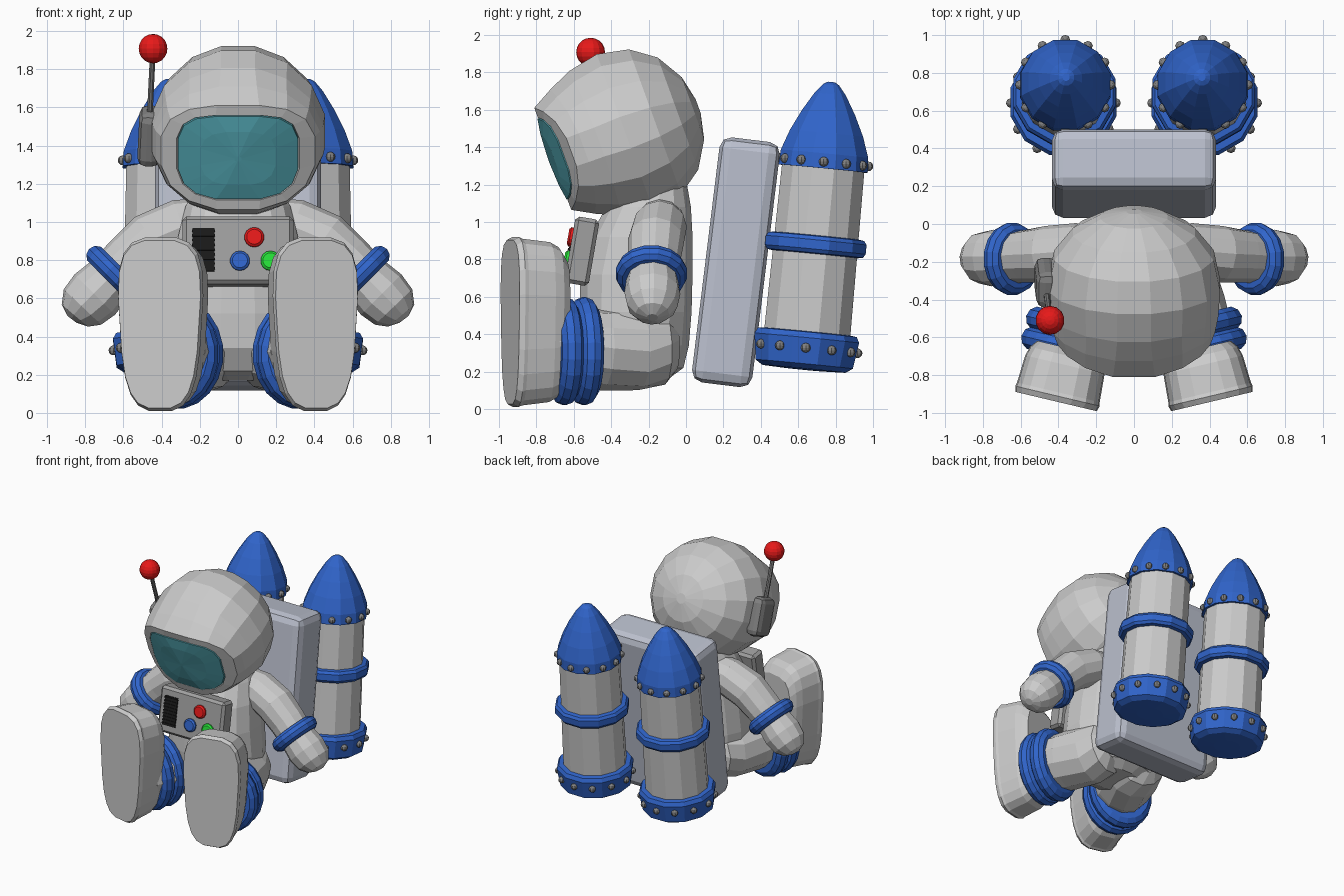
import bpy, bmesh
from math import cos, sin, pi, radians
from mathutils import Vector, Matrix

if "Cube" in bpy.data.objects:
    bpy.data.objects.remove(bpy.data.objects["Cube"])

COL = dict(white=(.97, .97, .97), blue=(.03, .13, .6), grey=(.35, .35, .35), metal=(.62, .62, .6),
           pack=(.5, .53, .62), dark=(.22, .22, .22), red=(.8, .01, .01), green=(.02, .75, .04),
           black=(.01, .01, .01), teal=(.08, .36, .42))
MATS = {}
for key, c in COL.items():
    MATS[key] = bpy.data.materials.new(key)
    MATS[key].diffuse_color = (*c, 1)


def finish(name, bm, col, mirror=False):
    bmesh.ops.recalc_face_normals(bm, faces=bm.faces)
    me = bpy.data.meshes.new(name)
    bm.to_mesh(me)
    bm.free()
    me.materials.append(MATS[col])
    ob = bpy.data.objects.new(name, me)
    bpy.context.collection.objects.link(ob)
    if mirror:
        ob.modifiers.new("mirror", 'MIRROR')
    return ob


def frame(o, z, up=(0, 0, 1)):
    """Local axes at o: z along the given direction, y as near 'up' as possible."""
    z = Vector(z).normalized()
    y = Vector(up)
    y = (y - z * y.dot(z)).normalized()
    m = Matrix((y.cross(z), y, z)).transposed().to_4x4()
    m.translation = Vector(o)
    return m


def ring(m, t, rx, ry, p=2, bend=0, taper=0, n=16):
    """Superellipse ring at height t; bend curves it back with x squared."""
    pts = []
    for i in range(n):
        c, s = cos(2 * pi * (i + .5) / n), sin(2 * pi * (i + .5) / n)
        x = rx * abs(c) ** (2 / p) * (1 if c > 0 else -1)
        y = ry * abs(s) ** (2 / p) * (1 if s > 0 else -1)
        x *= 1 + taper * y / max(ry, 1e-6)
        pts.append(m @ Vector((x, y, t + bend * x * x)))
    return pts


def skin(name, rings, col, mirror=False, loop=False):
    bm = bmesh.new()
    vs = [[bm.verts.new(p) for p in r] for r in rings]
    n = len(vs[0])
    for a, b in zip(vs, vs[1:] + vs[:1] if loop else vs[1:]):
        for i in range(n):
            bm.faces.new((a[i], a[(i + 1) % n], b[(i + 1) % n], b[i]))
    if not loop:
        bm.faces.new(vs[0])
        bm.faces.new(vs[-1])
    return finish(name, bm, col, mirror)


def lathe(name, m, prof, col, mirror=False, n=12):
    return skin(name, [ring(m, t, r, r, n=n) for t, r in prof], col, mirror)


def torus(name, m, R, r, col, stretch=1, n=20):
    k = 10
    rs = [R + r * cos(2 * pi * i / k) for i in range(k)]
    return skin(name, [ring(m, r * sin(2 * pi * i / k), q, q * stretch, n=n)
                       for i, q in enumerate(rs)], col, True, True)


def tube(name, pts, col, mirror=False, n=12):
    ps = [Vector(p[:3]) for p in pts]
    rings = []
    for i, p in enumerate(pts):
        d = ps[min(i + 1, len(ps) - 1)] - ps[max(i - 1, 0)]
        rings.append(ring(frame(ps[i], d, (0, 1, .3)), 0, p[3], p[3], n=n))
    return skin(name, rings, col, mirror)


def box(name, m, size, bevel, col, segs=1):
    bm = bmesh.new()
    bmesh.ops.create_cube(bm, size=1, matrix=Matrix.Diagonal((*size, 1)))
    if bevel:
        bmesh.ops.bevel(bm, geom=bm.edges[:], offset=bevel, segments=segs, profile=.5, affect='EDGES')
    bm.transform(m)
    return finish(name, bm, col)


def balls(name, centres, r, col, mirror=False, seg=8):
    bm = bmesh.new()
    for c in centres:
        bmesh.ops.create_uvsphere(bm, u_segments=seg, v_segments=seg * 3 // 4, radius=r,
                                  matrix=Matrix.Translation(c))
    return finish(name, bm, col, mirror)


# Helmet shell with a curved face opening, and the flush visor
head = frame((0, -.72, 1.335), (0, .94, .34))
skin("helmet", [ring(head, *a) for a in (
    (.03, .315, .23, 3.2, .7), (-.002, .325, .238, 3.2, .7), (0, .41, .295, 2.5, .7),
    (.12, .437, .36, 2.2, .35), (.25, .455, .42, 2, .12), (.42, .465, .455), (.59, .43, .42),
    (.72, .33, .325), (.805, .18, .18), (.835, .04, .04))], "white")
skin("visor", [ring(head, *a) for a in (
    (.025, .32, .235, 3.2, .7), (-.005, .318, .233, 3.2, .7), (-.012, .2, .15, 2.8, .7),
    (-.016, .02, .015, 2, .7))], "teal")

# Antenna on the side of the helmet
rod_dir = Vector((.02, -.16, .41))
box("antenna_mount", frame((-.462, -.31, 1.45), rod_dir, (0, 1, 0)), (.12, .2, .3), .045, "dark", 2)
tube("antenna_rod", [(-.465, -.35, 1.5, .016), (-.445, -.51, 1.91, .016)], "dark", n=8)
balls("antenna_ball", [(-.445, -.51, 1.908)], .077, "red", seg=14)

# Torso
skin("torso", [ring(frame((0, cy, z), (0, 0, 1), (0, 1, 0)), 0, rx, ry, 2.3) for z, cy, rx, ry in (
    (.17, -.23, .2, .15), (.22, -.25, .3, .24), (.34, -.27, .36, .29), (.52, -.27, .37, .305),
    (.72, -.265, .35, .305), (.92, -.24, .32, .28), (1.08, -.2, .28, .23), (1.25, -.18, .2, .18))],
    "white")

# Arms with mitten hands and cuffs
tube("arm", [(.15, -.14, 1.0, .13), (.3, -.14, .975, .145), (.46, -.16, .9, .15), (.57, -.17, .8, .14),
             (.66, -.18, .71, .135), (.75, -.18, .62, .15), (.815, -.18, .555, .135),
             (.855, -.18, .51, .09), (.87, -.18, .49, .03)], "white", True)
torus("arm_cuff", frame((.645, -.185, .725), (.7, 0, -.7), (0, 1, 0)), .14, .054, "blue", n=16)

# Legs, ankle cuffs and boots facing forward
tube("leg", [(.15, -.05, .33, .12), (.16, -.12, .33, .2), (.2, -.26, .325, .225), (.27, -.45, .32, .22),
             (.36, -.74, .34, .2)], "white", True)
inward = (-.23, .97, 0)
for i, (x, y) in enumerate(((.35, -.65), (.325, -.545))):
    torus(f"leg_cuff_{i + 1}", frame((x, y, .31), inward), .192, .064, "blue", 1.14)
foot = frame((.412, -.94, .465), inward)
skin("boot", [ring(foot, t, .222 * s, .458 * s, 3.3, 0, .13, 20) for t, s in (
    (0, .965), (.03, 1), (.05, .98), (.2, .94), (.25, .88), (.29, .75))], "white", True)

# Chest control panel with louvred grille and buttons
front = frame((0, -.62, .855), (0, -.985, .17))
at = lambda x, y, z: front @ Matrix.Translation((x, y, z))
box("control_panel", at(0, 0, -.065), (.58, .36, .13), .02, "grey")
box("panel_grille", at(-.18, 0, 0), (.115, .23, .012), 0, "black")
for i in range(9):
    box("grille_slat", at(-.18, -.1 + .025 * i, .006), (.12, .01, .012), 0, "black")
for col, x, y in (("red", .085, .065), ("blue", .01, -.06), ("green", .17, -.06)):
    lathe(col + "_button", at(x, y, 0), ((-.02, .052), (.012, .052), (.022, .04)), col, n=14)

# Backpack leaning back
box("backpack", Matrix.Translation((0, .267, .785)) @ Matrix.Rotation(radians(-7), 4, 'X'),
    (.87, .325, 1.32), .06, "pack", 2)

# Rocket tanks: body, base cup, middle band, nose cone and rivets
tilt = radians(5.5)
tank = frame((.374, .64, .32), (-.01, sin(tilt), cos(tilt)), (0, 1, 0))
lathe("tank_body", tank, ((0, .24), (1.04, .228)), "metal", True)
lathe("tank_base", tank, ((-.11, .1), (-.105, .23), (-.08, .27), (.06, .291), (.09, .275), (.095, .23)),
      "blue", True)
lathe("tank_band", tank, ((.51, .23), (.515, .265), (.535, .28), (.585, .28), (.605, .265), (.61, .23)),
      "blue", True)
lathe("nose_cone", tank, ((.97, .22), (.97, .248), (1.05, .243), (1.16, .203), (1.27, .148),
                          (1.37, .087), (1.42, .045), (1.435, .02)), "blue", True)
balls("tank_rivets", [tank @ Vector((r * cos(pi * i / 6), r * sin(pi * i / 6), t))
                      for r, t in ((.278, .005), (.24, 1.005)) for i in range(12)], .026, "dark", True)

for m in bpy.data.materials:
    if m.users and not m.is_grease_pencil:
        m.use_nodes = True
        m.node_tree.nodes["Principled BSDF"].inputs["Base Color"].default_value = m.diffuse_color
